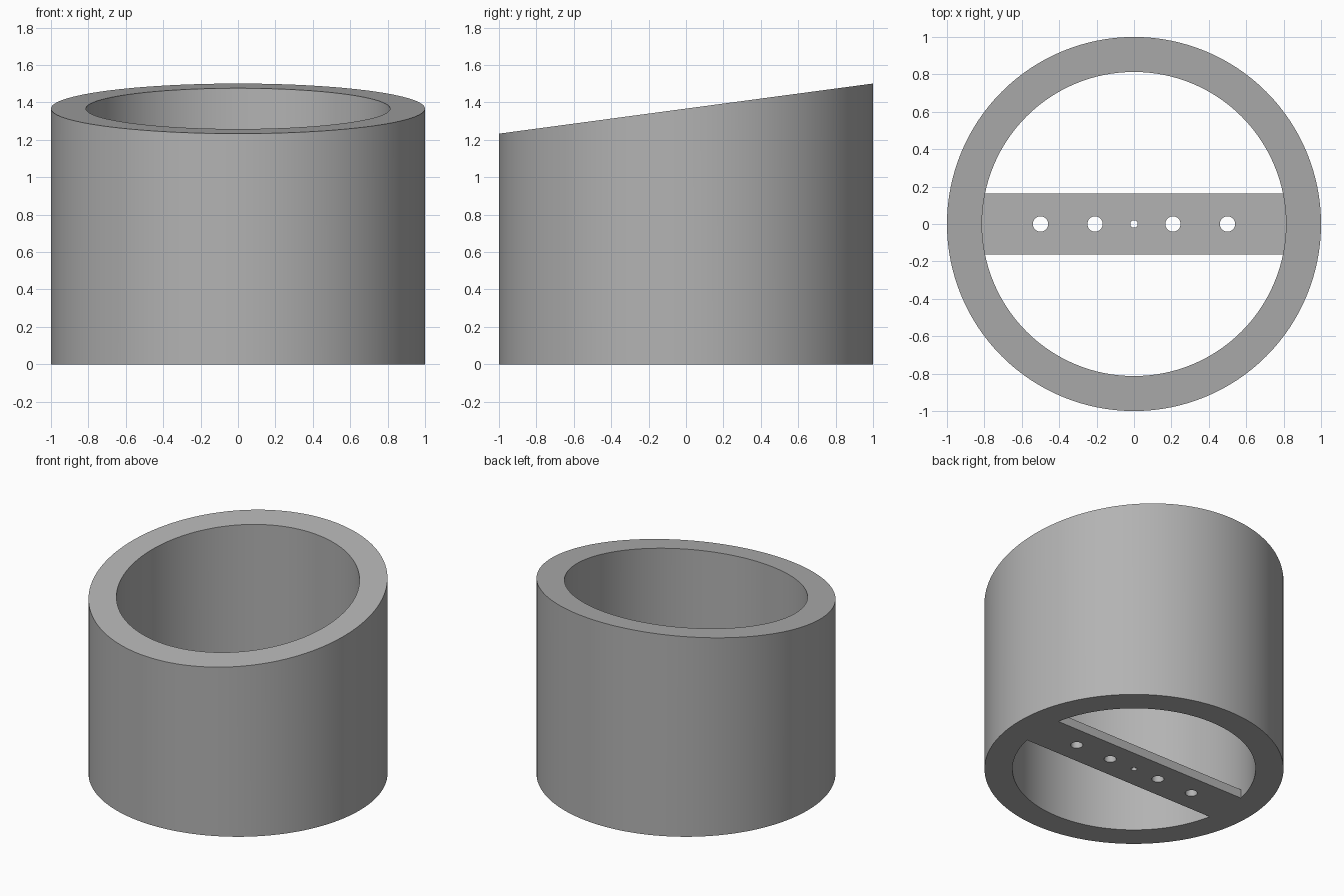
import bpy, math

if "Cube" in bpy.data.objects:
    bpy.data.objects.remove(bpy.data.objects["Cube"], do_unlink=True)

OUTER, INNER = 1.0, 0.813
BAR_HALF, BAR_THICK = 0.163, 0.065
MID_Z, SLOPE = 1.367, 0.134

grey = bpy.data.materials.new("plain grey")
grey.use_nodes = True
colour = (0.45, 0.45, 0.45, 1)
grey.diffuse_color = colour
grey.node_tree.nodes["Principled BSDF"].inputs["Base Color"].default_value = colour


def cylinder(name, radius, bottom, top, x=0, sides=128):
    bpy.ops.mesh.primitive_cylinder_add(vertices=sides, radius=radius, depth=top - bottom,
                                        location=(x, 0, (top + bottom) / 2))
    ob = bpy.context.object
    ob.name = name
    bpy.ops.object.transform_apply(location=True, rotation=True, scale=True)
    return ob


def cut(target, cutter):
    mod = target.modifiers.new("cut", "BOOLEAN")
    mod.operation, mod.solver, mod.object = "DIFFERENCE", "EXACT", cutter
    bpy.context.view_layer.objects.active = target
    bpy.ops.object.modifier_apply(modifier=mod.name)
    bpy.data.objects.remove(cutter, do_unlink=True)


# outer body with its slanted top
body = cylinder("slanted_tube", OUTER, 0, MID_Z)
for v in body.data.vertices:
    if v.co.z > 1:
        v.co.z = MID_Z + SLOPE * v.co.y

# bore that leaves a flat crossbar at the bottom
bore = cylinder("bore_cutter", INNER, -0.5, 2)
bpy.ops.mesh.primitive_cube_add(size=1, location=(0, 0, (BAR_THICK - 1) / 2))
bar = bpy.context.object
bar.name = "bar_space"
bar.scale = (3, 2 * BAR_HALF, BAR_THICK + 1)
bpy.ops.object.transform_apply(location=True, rotation=True, scale=True)
cut(bore, bar)
cut(body, bore)

# screw holes and the small centre hole in the crossbar
for x, radius in ((-0.5, 0.041), (-0.208, 0.041), (0, 0.02), (0.208, 0.041), (0.5, 0.041)):
    cut(body, cylinder("hole_cutter", radius, -0.2, 0.3, x, 32))

body.data.materials.clear()
body.data.materials.append(grey)
for p in body.data.polygons:
    p.material_index = 0
bpy.ops.object.select_all(action="DESELECT")
body.select_set(True)
bpy.context.view_layer.objects.active = body
bpy.ops.object.shade_smooth_by_angle(angle=math.radians(30))
